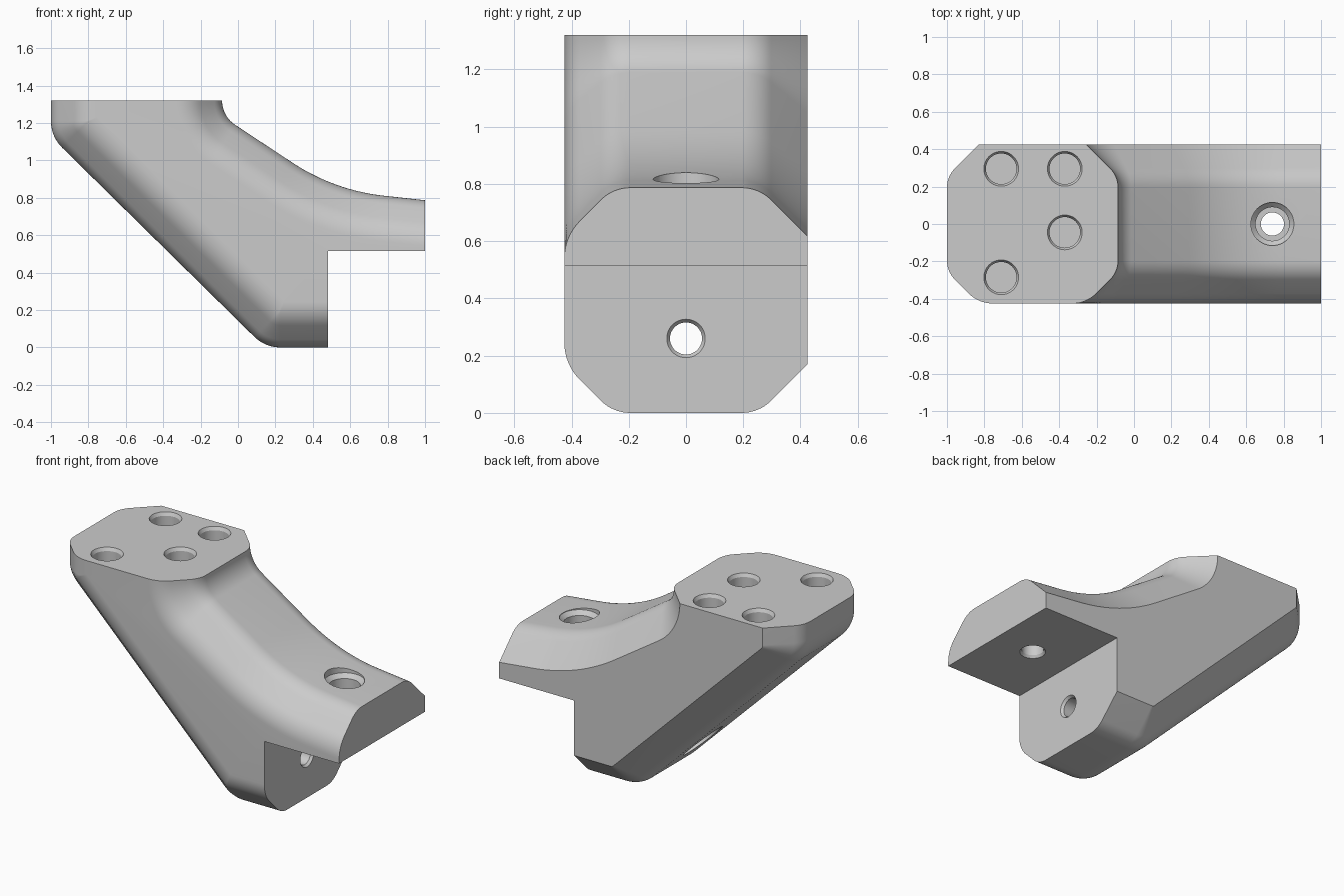
import bpy, bmesh, math
from mathutils import Vector, Matrix

if "Cube" in bpy.data.objects:
    bpy.data.objects.remove(bpy.data.objects["Cube"], do_unlink=True)

grey = bpy.data.materials.new("light_grey")
grey.use_nodes = True
grey.diffuse_color = (0.6, 0.6, 0.6, 1)
for node in grey.node_tree.nodes:
    if node.type == 'BSDF_PRINCIPLED':
        node.inputs["Base Color"].default_value = grey.diffuse_color


def fillet(corner, u, v, radius, steps):
    """Arc points rounding a corner between incoming u and outgoing v."""
    turn = math.atan2(u.cross(v), u.dot(v))
    centre = corner + (v - u).normalized() * radius / math.cos(turn / 2)
    arm = corner - u * radius * math.tan(abs(turn) / 2) - centre
    return [centre + Matrix.Rotation(turn * i / steps, 2) @ arm for i in range(steps + 1)]


def make_object(name, bm):
    bmesh.ops.recalc_face_normals(bm, faces=bm.faces)
    mesh = bpy.data.meshes.new(name)
    bm.to_mesh(mesh)
    bm.free()
    mesh.materials.append(grey)
    obj = bpy.data.objects.new(name, mesh)
    bpy.context.collection.objects.link(obj)
    return obj


def loft(name, rings):
    """Skin a list of equal-length rings and cap both ends."""
    bm = bmesh.new()
    rows = [[bm.verts.new(p) for p in ring] for ring in rings]
    for a, b in zip(rows, rows[1:]):
        for i in range(len(a)):
            j = (i + 1) % len(a)
            bm.faces.new((a[i], a[j], b[j], b[i]))
    bm.faces.new(rows[0])
    bm.faces.new(rows[-1])
    return make_object(name, bm)


# Side outline as lines: point, direction, inset with the chamfer, radius of its end corner
OUTLINE = [
    ((-1, 1.2), (0, -1), 1, 0.2),            # rear wall
    ((0, 0.143), (1, -0.984), 1, 0.2),       # sloping underside
    ((0, 0), (1, 0), 1, 0),                  # foot
    ((0.48, 0), (0, 1), 0, 0),               # foot end
    ((0.48, 0.515), (1, 0), 0, 0),           # arm underside
    ((1, 0.515), (0, 1), 0, 0),              # arm end
    ((1, 0.787), (-1, 0.11), 1, -1.1),       # arm top
    ((0, 1.18), (-1, 0.66), 1, -0.156),      # sloping top
    ((-0.085, 1.3), (0, 1), 1, None),        # head front
    ((0, 1.32), (-1, 0), 0, 0),              # head top
]


def outline(inset):
    lines = []
    for p, u, moves, radius in OUTLINE:
        u = Vector(u).normalized()
        lines.append((Vector(p) + Vector((-u.y, u.x)) * inset * moves, u, radius))
    points = []
    for (p, u, radius), (q, v, _) in zip(lines, lines[1:] + lines[:1]):
        if radius is None:
            continue
        corner = p + u * ((q - p).cross(v) / u.cross(v))
        if radius == 0:
            points.append(corner)
        else:
            size = max(radius - inset, 0.008) if radius > 0 else inset - radius
            points += fillet(corner, u, v, size, 14)
    return points


# Chamfer across the width: (y, inset), rounded except at the sharp left edge
across, rise = Vector((1, 0)), Vector((1, 1)).normalized()
fall, down = Vector((1, -1)).normalized(), Vector((0, -1))
section = fillet(Vector((-0.425, 0.17)), down, fall, 0.18, 8)
section += fillet(Vector((-0.255, 0)), fall, across, 0.145, 8)
section += fillet(Vector((0.255, 0)), across, rise, 0.145, 8)
section.append(Vector((0.425, 0.17)))
body = loft("bracket_body", [[(p.x, s.x, p.y) for p in outline(s.y)] for s in section])


# Hole cutters, turned from (radius, height) profiles
def drill(name, profile, matrix):
    angles = [math.tau * i / 48 for i in range(48)]
    cutter = loft(name, [[matrix @ Vector((r * math.cos(a), r * math.sin(a), h)) for a in angles]
                         for r, h in profile])
    cutter.hide_render = True
    return cutter


top_hole = [(0.093, 1.4), (0.093, 1.32), (0.082, 1.3), (0.082, 1.08)]
arm_hole = [(0.115, 1), (0.115, 0.8), (0.09, 0.775), (0.09, 0.69),
            (0.062, 0.69), (0.062, 0.53), (0.073, 0.514), (0.073, 0.4)]
foot_hole = [(0.068, 0.6), (0.068, 0.481), (0.056, 0.465), (0.056, 0.2),
             (0.11, 0.2), (0.11, -0.5)]
cutters = [drill("top_hole_cutter", top_hole, Matrix.Translation((x, y, 0)))
           for x, y in ((-0.71, 0.295), (-0.37, 0.295), (-0.37, -0.045), (-0.71, -0.285))]
cutters.append(drill("arm_hole_cutter", arm_hole, Matrix.Translation((0.74, 0, 0))))
cutters.append(drill("foot_hole_cutter", foot_hole,
                     Matrix.Translation((0, 0, 0.26)) @ Matrix.Rotation(math.pi / 2, 4, 'Y')))
for cutter in cutters:
    mod = body.modifiers.new(cutter.name, 'BOOLEAN')
    mod.operation, mod.solver, mod.object = 'DIFFERENCE', 'EXACT', cutter

# Bake the holes and remove the cutters
bpy.context.view_layer.update()
graph = bpy.context.evaluated_depsgraph_get()
cut_mesh = bpy.data.meshes.new_from_object(body.evaluated_get(graph))
body.modifiers.clear()
body.data = cut_mesh
for cutter in cutters:
    bpy.data.objects.remove(cutter, do_unlink=True)

bpy.ops.object.select_all(action='DESELECT')
body.select_set(True)
bpy.context.view_layer.objects.active = body
bpy.ops.object.shade_smooth_by_angle(angle=math.radians(25))
